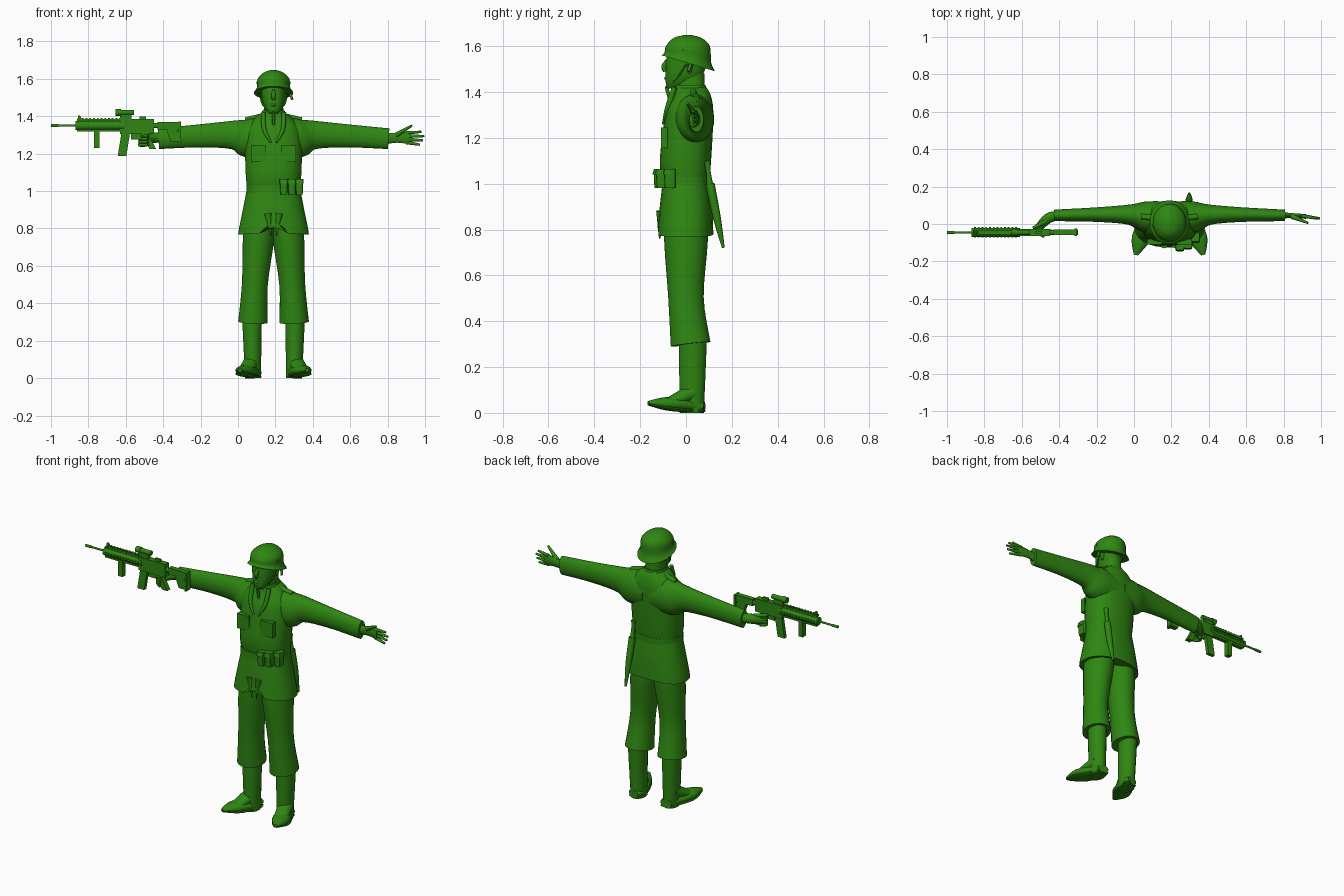
import bpy, bmesh, math
from mathutils import Vector

cube = bpy.data.objects.get("Cube")
if cube:
    bpy.data.objects.remove(cube, do_unlink=True)

# Landmarks
BODY_X = 0.19
HEM, WAIST, CHEST, SHOULDER, CHIN, BROW = 0.78, 1.0, 1.2, 1.38, 1.42, 1.52
GUN_Y, BORE = -0.045, 1.35
X_AXIS, Y_AXIS, Z_AXIS = Vector((1, 0, 0)), Vector((0, 1, 0)), Vector((0, 0, 1))
SIDES = {"left": 1, "right": -1}

army_green = bpy.data.materials.new("army_green")
army_green.use_nodes = True
army_green.diffuse_color = (0.028, 0.24, 0.006, 1)
shader = army_green.node_tree.nodes["Principled BSDF"]
shader.inputs["Base Color"].default_value = army_green.diffuse_color


def skin(name, rings):
    """Join equal vertex rings into a capped solid."""
    bm = bmesh.new()
    loops = [[bm.verts.new(point) for point in ring] for ring in rings]
    for lower, upper in zip(loops, loops[1:]):
        for i in range(len(lower)):
            bm.faces.new((lower[i - 1], lower[i], upper[i], upper[i - 1]))
    bm.faces.new(loops[0])
    bm.faces.new(loops[-1])
    bmesh.ops.recalc_face_normals(bm, faces=bm.faces[:])
    mesh = bpy.data.meshes.new(name)
    bm.to_mesh(mesh)
    bm.free()
    mesh.materials.append(army_green)
    mesh.shade_smooth()
    mesh.set_sharp_from_angle(angle=math.radians(40))
    bpy.context.collection.objects.link(bpy.data.objects.new(name, mesh))


def smooth(keys, steps=4):
    """Run a smooth curve through tuples of any length."""
    last = len(keys) - 1
    result = []
    for i in range(last):
        before, start, end, after = (Vector(keys[min(max(i + k, 0), last)]) for k in (-1, 0, 1, 2))
        leave, arrive = (end - before) / 2, (after - start) / 2
        for step in range(steps):
            t = step / steps
            bend = leave * (1 - t) - arrive * t
            ease = t * t * (3 - 2 * t)
            result.append(start.lerp(end, ease) + bend * t * (1 - t))
    return result + [Vector(keys[-1])]


def oval(sides, boxy):
    """Yield points round a unit oval; a low boxy value squares it off."""
    for i in range(sides):
        angle = math.tau * (i + 0.5) / sides
        yield [math.copysign(abs(c) ** boxy, c) for c in (math.cos(angle), math.sin(angle))]


def loft(name, base, stations, warp=None, x=0, y=0, sides=28, boxy=0.85):
    """Upright form; each station is height over base, half width, front, back."""
    rings = []
    for height, half, front, back in smooth(stations):
        ring = []
        for a, b in oval(sides, boxy):
            point = Vector((x + half * a, y + (back - front + (back + front) * b) / 2, base + height))
            if warp:
                warp(point)
            point.x += BODY_X
            ring.append(point)
        rings.append(ring)
    skin(name, rings)


def limb(name, keys, side=1, flat=(1, 1), normal=Y_AXIS, sides=14):
    """Oval tube; each key is x from the body centre, y, z, radius."""
    path = smooth(keys)
    rings = []
    for i, key in enumerate(path):
        centre = key.xyz
        along = path[min(i + 1, len(path) - 1)].xyz - path[max(i - 1, 0)].xyz
        across = along.cross(normal).normalized()
        depth = across.cross(along).normalized()
        t = i / (len(path) - 1)
        squash = flat[0] * (1 - t) + flat[1] * t
        ring = [centre + key.w * (across * a + depth * b * squash) for a, b in oval(sides, 1)]
        rings.append([(BODY_X + side * p.x, p.y, p.z) for p in ring])
    skin(name, rings)


def block(name, x, z, length, height, depth=0.03, lean=0, y=GUN_Y):
    """Box given by its middle; lean slides the top along x."""
    rings = []
    for level in (-0.5, 0.5):
        rings.append([(x + lean * level + length * a, y + depth * b, z + height * level)
                      for a, b in ((-.5, -.5), (.5, -.5), (.5, .5), (-.5, .5))])
    skin(name, rings)


def rod(name, start, end, radius, z=BORE):
    limb(name, [(x - BODY_X, GUN_Y, z, radius) for x in (start, end)])


# Tunic, its skirt open at the front
def open_hem(point):
    if point.z < HEM + 0.02:
        point.z -= abs(point.x) * 0.07
        if point.y < 0:
            point.z += max(0, 0.07 - abs(point.x))


loft("tunic_skirt", HEM, [(0, .19, .125, .12), (.12, .165, .115, .115), (.25, .14, .1, .1)], open_hem)
loft("tunic_body", WAIST, [(0, .14, .1, .1), (.1, .15, .115, .11), (.3, .15, .09, .12),
                           (.38, .11, .06, .11), (.42, .06, .05, .09)])
loft("belt", WAIST, [(-.01, .145, .11, .105), (.03, .145, .11, .105)])
loft("collar", SHOULDER, [(0, .075, .06, .1), (.05, .06, .05, .085)])
for name, side in SIDES.items():
    block(name + "_chest_pocket", BODY_X + side * .08, CHEST, .08, .09, y=-.095)
    limb(name + "_lapel", [(.015, -.1, 1.26, .005), (.05, -.08, 1.33, .012),
                           (.055, -.05, CHIN, .012)], side)
    limb(name + "_shoulder_strap", [(.065, .03, 1.4, .015), (.15, .04, SHOULDER, .015)], side)
    limb(name + "_skirt_flap", [(.03, -.11, .88, .02), (.015, -.115, HEM - .02, .003)], side)

    # Sleeves
    limb(name + "_sleeve", [(.03, .03, 1.28, .11), (.14, .04, 1.285, .105), (.22, .05, 1.3, .077),
                            (.4, .05, 1.295, .062), (.615, .046, 1.28, .056)],
         side, flat=(.85, .55), sides=20)

    # Trousers and boots
    limb(name + "_trouser", [(.11, .02, .3, .08), (.1, 0, .5, .07), (.08, 0, .75, .085),
                             (.07, 0, .9, .08)], side, flat=(1.1, 1.15), sides=20)
    limb(name + "_boot_shaft", [(.11, .025, 0, .043), (.115, .03, .31, .053)],
         side, flat=(1.25, 1.15), sides=20)
    limb(name + "_boot_instep", [(.115, .03, .09, .045), (.15, -.07, .045, .04)],
         side, flat=(.9, .6), normal=Z_AXIS)
    for part, drop, thick in (("foot", 0, .6), ("sole", .02, .2)):
        limb(f"{name}_boot_{part}",
             [(.11, .08, .03 - drop, .035), (.11, .03, .03 - drop, .045),
              (.155, -.08, .04 - drop, .05), (.18, -.165, .045 - drop / 2, .012)],
             side, flat=(thick, thick), normal=Z_AXIS)

    # Ears and chin straps
    limb(name + "_ear", [(.062, .015, 1.48, .006), (.066, .018, BROW, .014)], side)
    limb(name + "_chin_strap", [(.07, 0, BROW, .005), (.056, -.04, 1.46, .005),
                                (0, -.088, CHIN, .005)], side, normal=X_AXIS, sides=6)
    limb(name + "_helmet_rivet", [(.08, -.01, 1.58, .007), (.092, -.01, 1.58, .007)], side)

# Open left hand
limb("left_palm", [(.6, .046, 1.28, .03), (.66, .045, 1.285, .027), (.73, .04, 1.285, .035)],
     flat=(.6, .35))
for i, finger in enumerate(("little", "ring", "middle", "index")):
    z = 1.26 + i * .017
    reach = .81 - abs(i - 1.7) * .016
    limb(f"left_{finger}_finger", [(.71, .043, z, .0105), (reach, .03, z + (i - 2) * .006, .006)])
limb("left_thumb", [(.655, .04, 1.3, .014), (.74, .006, BORE, .006)])

# Right hand closed on the grip
limb("right_palm", [(.6, .045, 1.285, .026), (.65, .03, 1.285, .028), (.7, -.02, 1.27, .022)],
     side=-1, normal=Z_AXIS)
for i, finger in enumerate(("index", "middle", "ring", "little")):
    z = 1.295 - i * .016
    limb(f"right_{finger}_finger", [(.69, 0, z, .011), (.715, -.03, z, .01), (.67, -.07, z, .007)],
         side=-1, normal=Z_AXIS)
limb("right_thumb", [(.66, .015, 1.3, .013), (.73, -.022, 1.31, .008)], side=-1)

# Head
loft("neck", SHOULDER, [(0, .056, .045, .08), (.1, .05, .045, .08)])
loft("head", CHIN, [(-.005, .024, .08, -.03), (.015, .042, .088, .03), (.05, .058, .089, .07),
                    (.1, .065, .088, .09), (.15, .066, .085, .095)])
limb("nose", [(0, -.083, 1.54, .006), (0, -.096, 1.51, .012), (0, -.09, 1.49, .009)])
limb("mouth", [(-.02, -.08, 1.46, .004), (0, -.088, 1.46, .007), (.02, -.08, 1.46, .004)])
limb("strap_end", [(0, -.085, CHIN, .008), (0, -.066, BORE, .007)])
limb("helmet_buckle", [(.09, .02, BROW, .007), (.1, .01, 1.49, .007)])


# Helmet, its rim dropping towards the neck
def slope_rim(point):
    point.z -= 4 * max(0, 1.6 - point.z) * (point.y - .01)


loft("helmet", BROW, [(.005, .106, .107, .127), (.03, .09, .095, .11), (.08, .085, .088, .105),
                      (.115, .05, .055, .07), (.128, .01, .01, .025)], slope_rim, boxy=1)

# Pouches on the belt, scabbard behind the left hip
for label, x, y in (("inner", .055, -.12), ("middle", .098, -.11), ("outer", .138, -.075)):
    loft(label + "_pouch", WAIST, [(-.02, .018, .018, .03), (.06, .022, .022, .03)],
         x=x, y=y, sides=12, boxy=.4)
    loft(label + "_pouch_flap", WAIST, [(.04, .024, .027, .03), (.065, .022, .02, .03)],
         x=x, y=y, sides=12, boxy=.4)
limb("scabbard", [(.1, .105, WAIST, .02), (.105, .135, .85, .017), (.105, .163, .72, .006)])
limb("dagger_grip", [(.1, .092, 1.1, .014), (.1, .098, 1.05, .01), (.1, .104, WAIST, .014)])

# Rifle, muzzle towards -x
rod("barrel", -1, -.84, .006)
rod("muzzle", -1, -.96, .008)
rod("handguard", -.87, -.61, .024)
rod("stock_tube", -.5, -.32, .014)
rod("scope", -.655, -.555, .014, z=CHIN)
rod("scope_lens_hood", -.655, -.625, .018, z=CHIN)
for label, z in (("upper", BORE + .03), ("lower", BORE - .026)):
    block(label + "_rail", -.735, z, .25, .012, depth=.024)
for i in range(12):
    x = -.85 + i * .02
    block(f"side_rail_tooth_{i}", x, BORE, .01, .012, depth=.056)
    block(f"top_rail_tooth_{i}", x, BORE + .037, .01, .008, depth=.022)
for label, x in (("front", -.855), ("rear", -.835)):
    block(label + "_sight_leg", x, 1.38, .008, .05, depth=.012, lean=(-.85 - x) * 2)
block("foregrip", -.755, 1.28, .03, .1)
block("receiver", -.54, 1.345, .18, .08, depth=.036)
block("scope_mount", -.6, 1.39, .06, .04, depth=.02)
block("rear_sight", -.51, 1.385, .035, .03, depth=.014)
block("magazine", -.61, 1.25, .046, .125, depth=.022, lean=.02)
block("trigger_guard", -.54, 1.29, .065, .03, depth=.01)
block("pistol_grip", -.48, 1.27, .035, .09, lean=-.05)
block("stock", -.37, BORE, .12, .04)
block("stock_toe", -.345, 1.305, .06, .08, lean=-.03)
block("butt_pad", -.312, 1.315, .012, .112, depth=.04)
